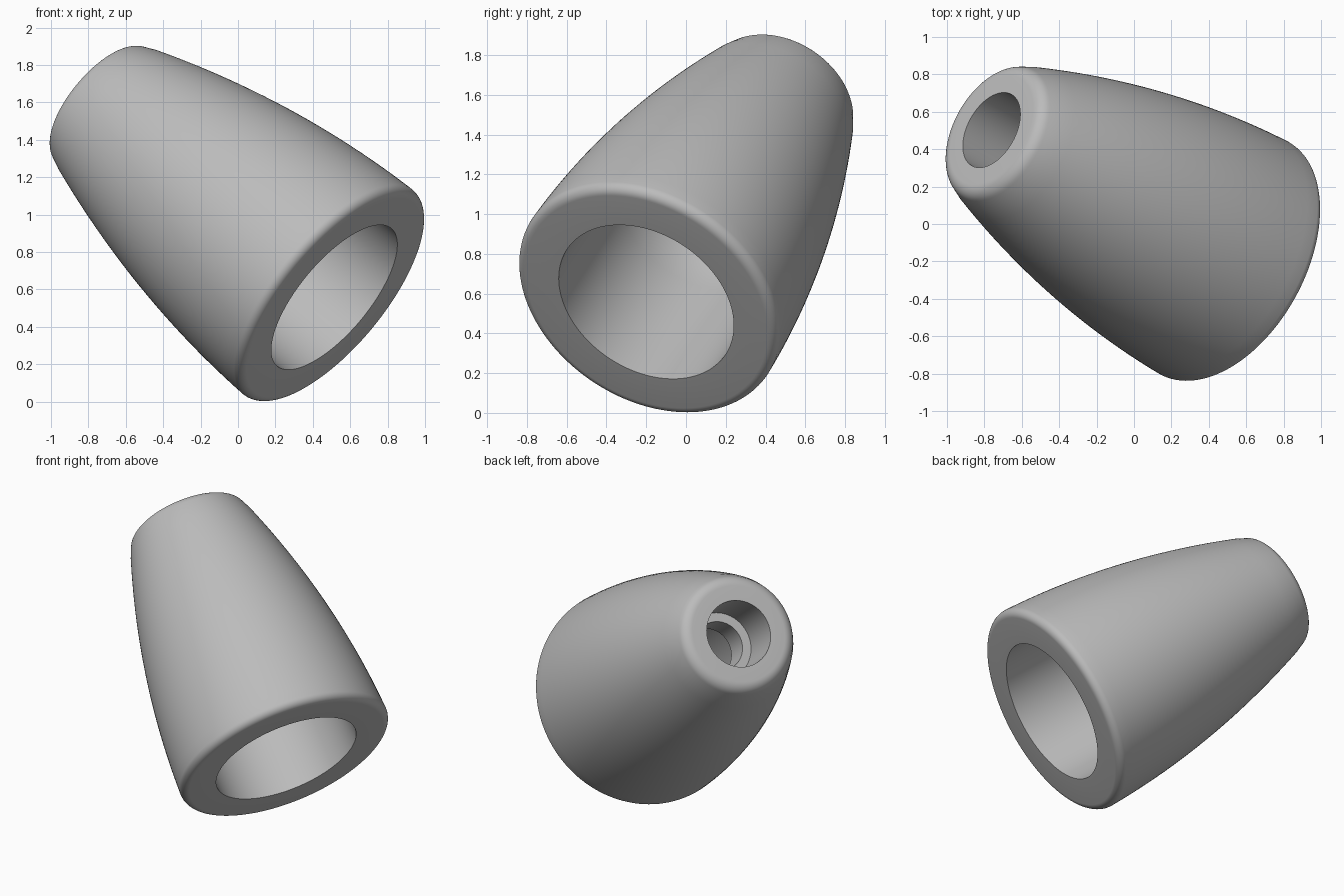
import bpy
import bmesh
import math
from mathutils import Vector

if "Cube" in bpy.data.objects:
    bpy.data.objects.remove(bpy.data.objects["Cube"], do_unlink=True)

SIDES = 128
LENGTH = 1.80
BASE = Vector((0.515, -0.20, 0.558))
AXIS = Vector((-0.709, 0.39, 0.587)).normalized()


def arc(centre_r, centre_t, radius, start, end, steps=8):
    """Profile points (radius, distance along axis) on a circular arc."""
    angles = [math.radians(start + (end - start) * i / steps) for i in range(steps + 1)]
    return [(centre_r + radius * math.cos(a), centre_t + radius * math.sin(a)) for a in angles]


def barrel(u):
    """Bulging outer wall, from the wide end (u=0) to the narrow end (u=1)."""
    return 0.71 - 0.315 * u + 0.264 * u * (1 - u), 0.05 + 1.70 * u


# Outer wall with rounded rims
profile = [(0.478, 0.0)]
profile += arc(0.66, 0.05, 0.05, -90, 0)
profile += [barrel(i / 24) for i in range(1, 24)]
profile += arc(0.315, LENGTH - 0.08, 0.08, 20, 90)

# Narrow-end recess, ledge and small through hole
profile += [(0.218, LENGTH), (0.218, 1.45), (0.16, 1.45), (0.16, 1.25)]

# Tapered cavity roof running into the wide bore
profile += [(0.16 + 0.318 * math.sin(a), 0.75 + 0.5 * math.cos(a))
            for a in (math.pi / 2 * i / 12 for i in range(1, 13))]

# Revolve the closed profile
bm = bmesh.new()
verts = [bm.verts.new((r, 0, t)) for r, t in profile]
edges = [bm.edges.new((verts[i], verts[(i + 1) % len(verts)])) for i in range(len(verts))]
bmesh.ops.spin(bm, geom=verts + edges, cent=(0, 0, 0), axis=(0, 0, 1),
               angle=2 * math.pi, steps=SIDES, use_duplicate=False)
bmesh.ops.remove_doubles(bm, verts=bm.verts, dist=0.0001)
bmesh.ops.recalc_face_normals(bm, faces=bm.faces)
mesh = bpy.data.meshes.new("tapered_sleeve")
bm.to_mesh(mesh)
bm.free()

sleeve = bpy.data.objects.new("tapered_sleeve", mesh)
bpy.context.collection.objects.link(sleeve)
sleeve.location = BASE
sleeve.rotation_euler = AXIS.to_track_quat('Z', 'Y').to_euler()

# Plain grey finish
grey = bpy.data.materials.new("plain_grey")
grey.use_nodes = True
colour = (0.5, 0.5, 0.5, 1.0)
grey.diffuse_color = colour
grey.node_tree.nodes["Principled BSDF"].inputs["Base Color"].default_value = colour
mesh.materials.append(grey)

bpy.ops.object.select_all(action='DESELECT')
sleeve.select_set(True)
bpy.context.view_layer.objects.active = sleeve
bpy.ops.object.shade_smooth_by_angle(angle=math.radians(30))
